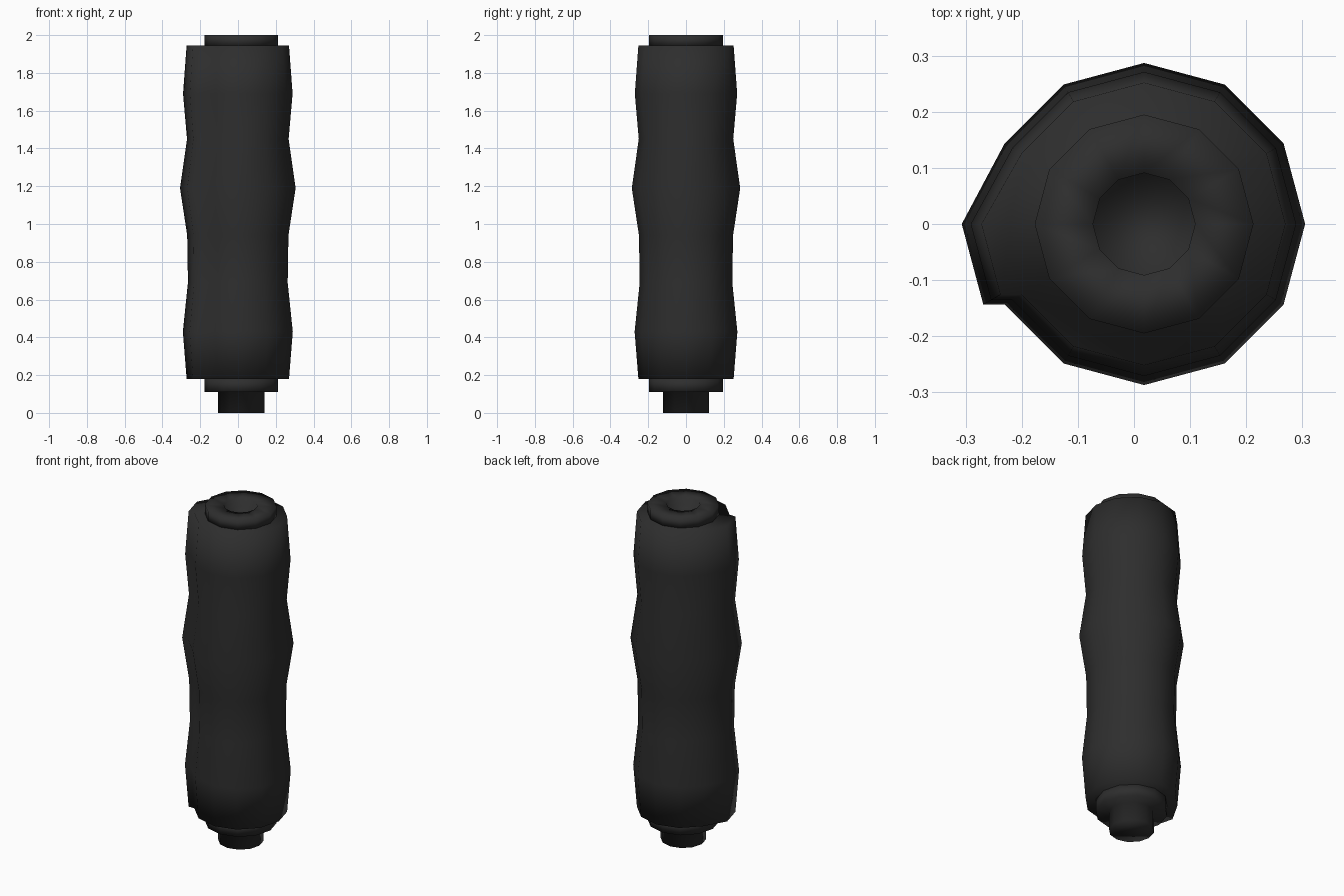
import bpy, bmesh, math

if "Cube" in bpy.data.objects:
    bpy.data.objects.remove(bpy.data.objects["Cube"])

SIDES, CX, RIB = 12, 0.018, 0.038

black = bpy.data.materials.new("dark rubber")
black.diffuse_color = (0.027, 0.027, 0.027, 1)
black.use_nodes = True
black.node_tree.nodes["Principled BSDF"].inputs["Base Color"].default_value = black.diffuse_color


def ring(bm, r, z, rib=False):
    """One 12-sided loop; with rib, one flank is pushed out and ends in a step."""
    pts = []
    for i in range(SIDES):
        a = 2 * math.pi * i / SIDES
        x, y = CX + r * math.cos(a), r * math.sin(a)
        if rib and i in (6, 7):
            pts.append((x - RIB, y, z))
        if not (rib and i == 6):
            pts.append((x, y, z))
    return [bm.verts.new(p) for p in pts]


def bridge(bm, a, b):
    n = len(a)
    for i in range(n):
        j = (i + 1) % n
        bm.faces.new((a[i], a[j], b[j], b[i]))


def lathe(name, profile, rib=False):
    bm = bmesh.new()
    loops = [ring(bm, r, z, rib) for r, z in profile]
    for a, b in zip(loops, loops[1:]):
        bridge(bm, a, b)
    bm.faces.new(loops[0])
    bm.faces.new(loops[-1])
    bmesh.ops.recalc_face_normals(bm, faces=bm.faces)
    for f in bm.faces:
        f.smooth = True
    me = bpy.data.meshes.new(name)
    bm.to_mesh(me)
    bm.free()
    me.materials.append(black)
    ob = bpy.data.objects.new(name, me)
    bpy.context.collection.objects.link(ob)
    return ob


# wavy grip body with a stepped rib down its left flank
lathe("grip", [(0.252, 0.18), (0.272, 0.43), (0.245, 0.69), (0.249, 0.94),
               (0.287, 1.19), (0.250, 1.45), (0.271, 1.69), (0.252, 1.945)], rib=True)
# end collar with a round socket on top
lathe("top_collar", [(0.195, 1.94), (0.195, 2.0), (0.091, 2.0), (0.091, 1.95)])
# stepped collar and stub underneath
lathe("bottom_stub", [(0.123, 0.0), (0.123, 0.11), (0.195, 0.11), (0.195, 0.185)])
